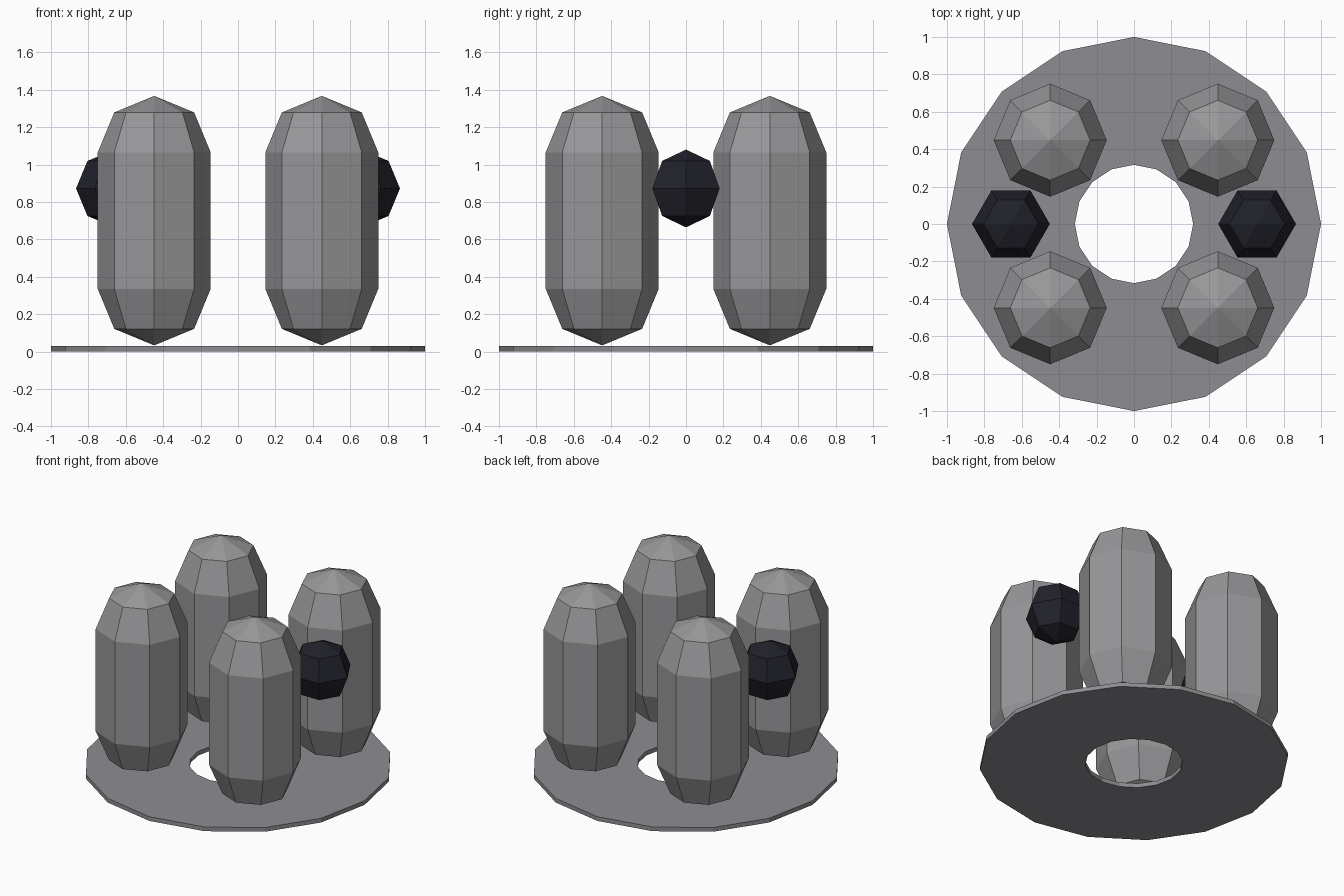
import bpy
import bmesh
from math import cos, sin, pi

cube = bpy.data.objects.get("Cube")
if cube:
    bpy.data.objects.remove(cube, do_unlink=True)


def material(name, color):
    mat = bpy.data.materials.new(name)
    mat.use_nodes = True
    mat.diffuse_color = (*color, 1)
    mat.node_tree.nodes["Principled BSDF"].inputs["Base Color"].default_value = (*color, 1)
    return mat


def lathe(name, profile, sides, location, mat, closed=False):
    """Revolve a (radius, height) profile around z; zero radius makes a pole."""
    bm = bmesh.new()
    rings = []
    for r, z in profile:
        if r == 0:
            rings.append([bm.verts.new((0, 0, z))] * sides)
        else:
            rings.append([bm.verts.new((r * cos(2 * pi * i / sides), r * sin(2 * pi * i / sides), z))
                          for i in range(sides)])
    pairs = list(zip(rings, rings[1:]))
    if closed:
        pairs.append((rings[-1], rings[0]))
    for low, high in pairs:
        for i in range(sides):
            j = (i + 1) % sides
            corners = dict.fromkeys((low[i], low[j], high[j], high[i]))
            bm.faces.new(list(corners))
    bmesh.ops.recalc_face_normals(bm, faces=bm.faces)
    mesh = bpy.data.meshes.new(name)
    bm.to_mesh(mesh)
    bm.free()
    mesh.materials.append(mat)
    obj = bpy.data.objects.new(name, mesh)
    obj.location = location
    bpy.context.collection.objects.link(obj)
    return obj


def dome_profile(radius, half_length):
    """Two coarse hemispheres, split by a straight section when half_length > 0."""
    d = radius * sin(pi / 4)
    h = half_length
    middle = [(radius, -h), (radius, h)] if h else [(radius, 0)]
    return [(0, -h - radius), (d, -h - d), *middle, (d, h + d), (0, h + radius)]


body_gray = material("body gray", (0.31, 0.31, 0.32))
plate_gray = material("plate gray", (0.27, 0.27, 0.29))
dark_navy = material("dark navy", (0.015, 0.015, 0.024))

# Flat ring base
lathe("base_ring", [(0.316, 0), (1, 0), (1, 0.03), (0.316, 0.03)], 16, (0, 0, 0), plate_gray, closed=True)

for x, side in ((1, "left"), (-1, "right")):
    # Four upright capsules
    for y, end in ((-1, "front"), (1, "back")):
        lathe(f"capsule_{end}_{side}", dome_profile(0.302, 0.365), 8,
              (0.448 * x, 0.448 * y, 0.7), body_gray)
    # Dark ball between each side pair
    lathe(f"ball_{side}", dome_profile(0.208, 0), 6, (0.658 * x, 0, 0.872), dark_navy)
